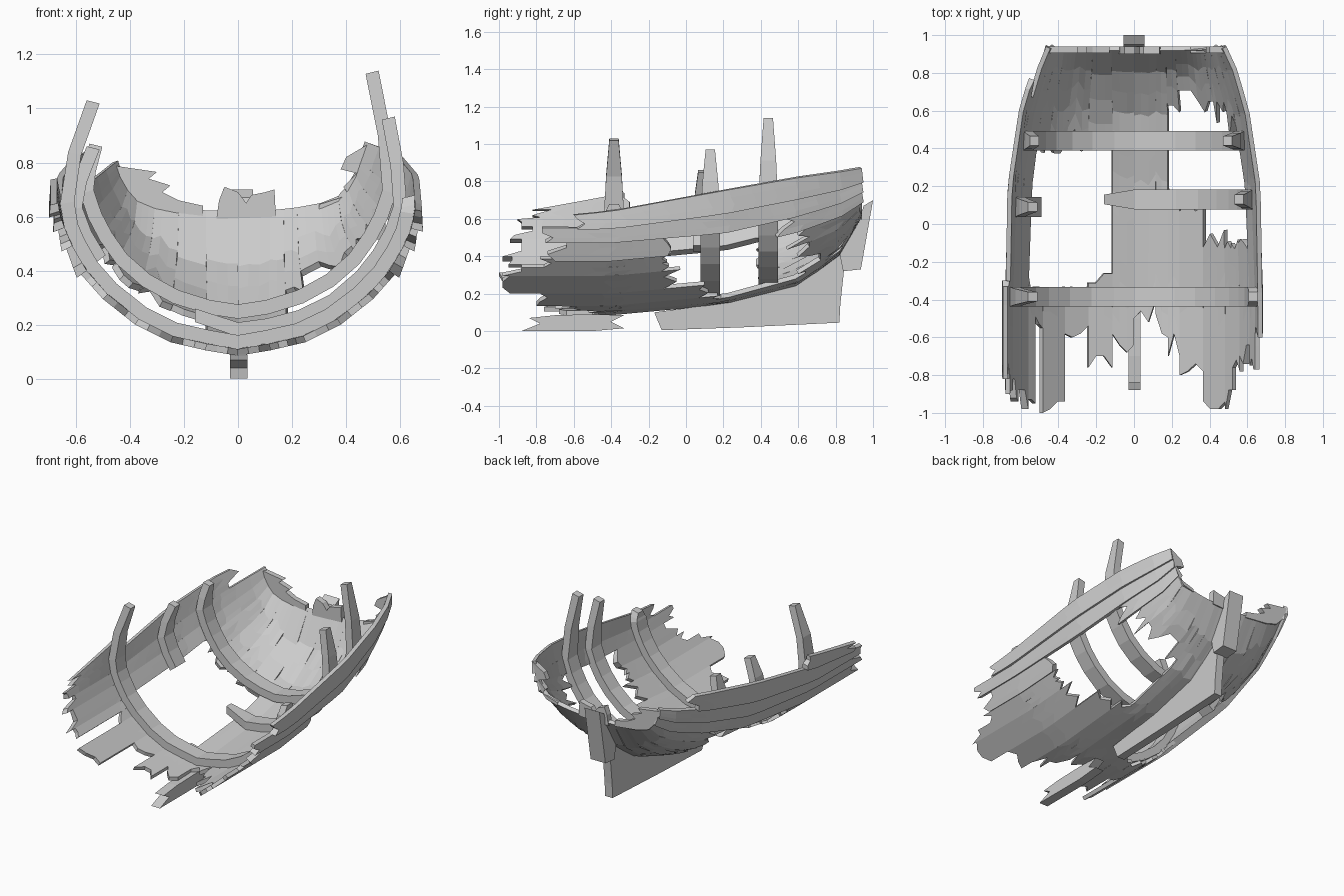
import bpy, bmesh, random
from mathutils import Vector

if "Cube" in bpy.data.objects:
    bpy.data.objects.remove(bpy.data.objects["Cube"])

random.seed(4)

# Half hull sections (x, z from keel to rail) at stations along y
MID = [(0, .085), (.12, .105), (.25, .135), (.38, .2), (.5, .295), (.58, .385), (.635, .48), (.665, .55)]
STATIONS = [
    (-1.0, MID + [(.68, .58)]),
    (-.4, MID + [(.68, .64)]),
    (.2, [(0, .14), (.12, .155), (.25, .19), (.38, .255), (.49, .35), (.56, .44), (.61, .53), (.645, .63), (.67, .75)]),
    (.6, [(0, .24), (.12, .26), (.25, .305), (.36, .37), (.45, .45), (.51, .54), (.55, .62), (.58, .71), (.61, .82)]),
    (.82, [(0, .40), (.12, .41), (.23, .44), (.33, .485), (.4, .545), (.45, .62), (.485, .69), (.515, .76), (.545, .85)]),
    (.94, [(0, .61), (.12, .61), (.22, .62), (.31, .635), (.38, .66), (.42, .70), (.45, .75), (.465, .8), (.49, .87)]),
]


def hull(u, y):
    """Point on the outer skin of the +x side; u runs 0 (keel) to 8 (rail)."""
    i = max(k for k in range(len(STATIONS) - 1) if k == 0 or STATIONS[k][0] <= y)
    (ya, a), (yb, b) = STATIONS[i], STATIONS[i + 1]
    t = (y - ya) / (yb - ya)
    k = min(int(u), 7)
    f = u - k
    x, z = ((a[k][c] * (1 - f) + a[k + 1][c] * f) * (1 - t)
            + (b[k][c] * (1 - f) + b[k + 1][c] * f) * t for c in (0, 1))
    return Vector((x, y, z))


def normal(u, y):
    """Outward direction of the skin."""
    du = hull(u + .3, y) - hull(max(u - .3, 0), y)
    dy = hull(u, y + .02) - hull(u, y - .02)
    return dy.cross(du).normalized()


def finish(bm, name):
    bmesh.ops.recalc_face_normals(bm, faces=bm.faces)
    me = bpy.data.meshes.new(name)
    bm.to_mesh(me)
    bm.free()
    ob = bpy.data.objects.new(name, me)
    bpy.context.collection.objects.link(ob)
    return ob


def shell(name, outer, inner):
    """Closed solid from two matching grids of points."""
    bm = bmesh.new()
    A = [[bm.verts.new(p) for p in r] for r in outer]
    B = [[bm.verts.new(p) for p in r] for r in inner]
    n, m = len(A), len(A[0])
    for i in range(n - 1):
        for j in range(m - 1):
            for g in (A, B):
                bm.faces.new((g[i][j], g[i + 1][j], g[i + 1][j + 1], g[i][j + 1]))
    ring = ([(0, j) for j in range(m)] + [(i, m - 1) for i in range(1, n)]
            + [(n - 1, j) for j in range(m - 2, -1, -1)] + [(i, 0) for i in range(n - 2, 0, -1)])
    for (i, j), (k, l) in zip(ring, ring[1:] + ring[:1]):
        bm.faces.new((A[i][j], A[k][l], B[k][l], B[i][j]))
    return finish(bm, name)


def plank(side, u0, u1, y0, y1):
    """Strake following the hull with splintered ends."""
    rows = 3 if u1 - u0 > .6 else 2
    cols = max(3, round((y1 - y0) / .12))
    outer, inner = [], []
    for i in range(rows + 1):
        f = i / rows
        u = u0 + (u1 - u0) * f
        a = y0 + random.choice((0, .02, .06, .12))
        b = y1 if y1 > .93 else y1 - random.choice((-.02, 0, .03, .07))
        lap = .02 * (1 - f) if u0 >= 5 else 0
        ro, ri = [], []
        for j in range(cols + 1):
            y = a + (b - a) * j / cols
            p, n = hull(u, y), normal(u, y)
            for lst, d in ((ro, lap), (ri, -.025)):
                q = p + n * d
                lst.append((max(q.x, 0) * side, q.y, q.z))
        outer.append(ro)
        inner.append(ri)
    name = "hull_plank_right" if side > 0 else "hull_plank_left"
    shell(name, outer, inner)


def slab(name, pts, axis, lo, hi):
    """Flat polygon extruded along x ('x': pts are y,z) or y ('y': pts are x,z)."""
    bm = bmesh.new()
    put = (lambda p, d: (d, p[0], p[1])) if axis == 'x' else (lambda p, d: (p[0], d, p[1]))
    a = [bm.verts.new(put(p, lo)) for p in pts]
    b = [bm.verts.new(put(p, hi)) for p in pts]
    bm.faces.new(a)
    bm.faces.new(b)
    for i in range(len(pts)):
        k = (i + 1) % len(pts)
        bm.faces.new((a[i], a[k], b[k], b[i]))
    return finish(bm, name)


def rib_path(side, y, u0, u1, tip):
    """Points (outer, inner, y half-width) up one side, ending at tip (x, z)."""
    out = []
    n = max(2, round(u1 - u0))
    for i in range(n + 1):
        u = u0 + (u1 - u0) * i / n
        p, nn = hull(u, y), normal(u, y)
        nn.y = 0
        nn.normalize()
        if u < .01:
            nn = Vector((0, 0, -1))
        o, q = p - nn * .022, p - nn * .075
        out.append(((o.x * side, o.z), (q.x * side, q.z), .052))
    (ox, oz), (ix, iz), _ = out[-1]
    for t, w in ((.5, .042), (1, .025)):
        x = side * (abs(ox) + (tip[0] - abs(ox)) * (.3 if t < 1 else 1))
        z = oz + (tip[1] - oz) * t
        out.append(((x, z), (x - side * .048, z - .012), w))
    return out


def rib(name, y, path):
    rows_o = [[(o[0], y + s * w, o[1]) for s in (-1, 1)] for o, i, w in path]
    rows_i = [[(i[0], y + s * w, i[1]) for s in (-1, 1)] for o, i, w in path]
    shell(name, rows_o, rows_i)


# Right side strakes: (u start, u end, y start, y end)
for s in [(0, 1, -.52, .94), (1, 1.5, -.6, .94), (1.5, 2, -.7, .17), (1.5, 2, .58, .94),
          (2, 3, -.8, .1), (2, 3, .66, .94), (3, 4, -1, -.05), (3, 4, .6, .94),
          (4, 4.5, -1, -.06), (4.5, 5, -.78, -.1), (4, 5, .54, .94), (5, 6, -.76, -.1),
          (5, 6, .46, .94), (6, 7, -.77, .94), (7, 8, -.6, .94)]:
    plank(1, *s)

# Left side strakes
for s in [(0, 1, -.7, .94), (1, 2, -.76, -.28), (2, 3, -.6, -.3), (3, 4, -1, -.33),
          (4, 4.5, -.55, -.3), (4.5, 5, -.95, -.3), (1, 2, .4, .94), (2, 3, .39, .94),
          (3, 4, .38, .94), (4, 5, .36, .94), (5, 6, -1, .94), (6, 7, -.94, .94),
          (7, 8, -.9, .75), (8, 8.9, -.84, -.3)]:
    plank(-1, *s)

# Frames inside the hull
front = rib_path(-1, -.385, 0, 8, (.56, 1.03))[::-1] + rib_path(1, -.385, 0, 7.6, (.655, .68))[1:]
rib("front_rib", -.385, front)
rib("middle_rib_right", .13, [((-.16, .21), (-.16, .26), .025)]
    + rib_path(1, .13, 0, 7, (.58, .97)))
rib("middle_rib_left", .09, rib_path(-1, .09, 4.8, 7, (.56, .86)))
back = rib_path(-1, .44, 0, 7, (.55, .87))[::-1] + rib_path(1, .44, 0, 7, (.52, 1.14))[1:]
rib("back_rib", .44, back)

# Keel, skeg and stern post
slab("skeg", [(-.17, .1), (-.13, .005), (.3, .02), (.82, .045), (.825, .14), (.855, .42), (.82, .42),
              (.6, .25), (.2, .15)], 'x', -.028, .028)
slab("stern_post", [(.84, .32), (.935, .33), (1, .7), (.95, .67), (.935, .62), (.82, .42)], 'x', -.055, .055)
slab("front_keel", [(-.88, 0), (-.5, 0), (-.33, .015), (-.4, .05), (-.33, .085), (-.5, .09),
                    (-.7, .085), (-.84, .07), (-.78, .04)], 'x', -.03, .035)

# Splintered remains of the transom
slab("transom_left", [(-.47, .79), (-.3, .765), (-.33, .74), (-.25, .715), (-.28, .69), (-.22, .66),
                      (-.13, .64), (-.13, .6), (-.3, .62), (-.38, .645), (-.43, .7)], 'y', .905, .94)
slab("transom_right", [(.485, .87), (.4, .82), (.38, .775), (.44, .76), (.39, .71), (.41, .68),
                       (.3, .645), (.3, .625), (.38, .645), (.43, .7), (.46, .78)], 'y', .905, .94)
slab("transom_middle", [(-.08, .59), (.14, .6), (.135, .7), (.1, .69), (.05, .68), (.03, .65),
                        (0, .69), (-.05, .71), (-.07, .66)], 'y', .9, .94)
